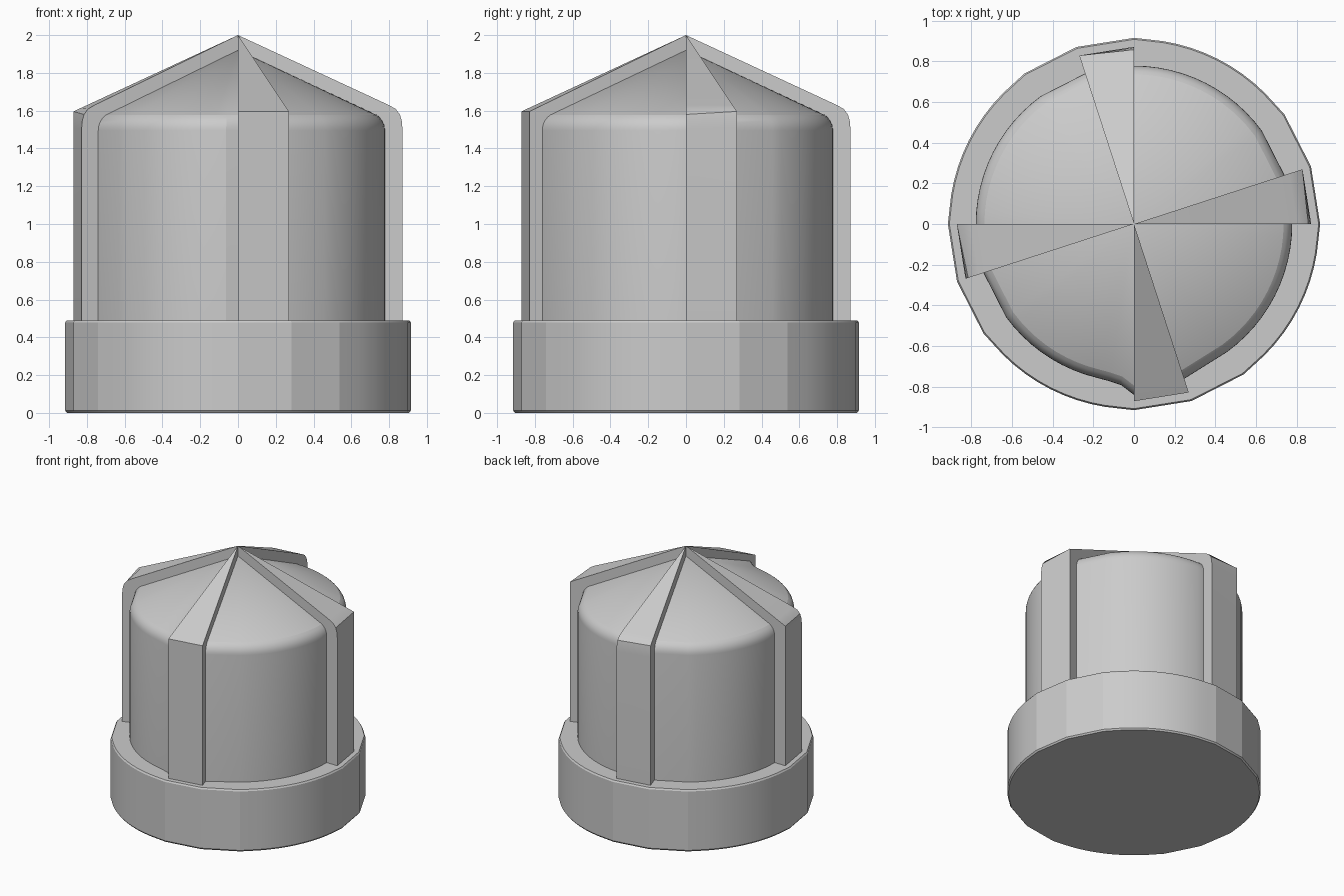
import bpy, bmesh
from math import sin, cos, radians

if "Cube" in bpy.data.objects:
    bpy.data.objects.remove(bpy.data.objects["Cube"])


def make(name, bm, angle):
    bmesh.ops.remove_doubles(bm, verts=bm.verts, dist=0.0001)
    bmesh.ops.recalc_face_normals(bm, faces=bm.faces)
    me = bpy.data.meshes.new(name)
    bm.to_mesh(me)
    bm.free()
    ob = bpy.data.objects.new(name, me)
    bpy.context.collection.objects.link(ob)
    bpy.ops.object.select_all(action='DESELECT')
    ob.select_set(True)
    bpy.context.view_layer.objects.active = ob
    bpy.ops.object.shade_smooth_by_angle(angle=radians(angle))
    return ob


def loft(name, outline, levels, angle, apex=None):
    """Scale a polar outline (angle, radius) through (scale, z) levels."""
    bm = bmesh.new()
    rings = [[bm.verts.new((s * r * cos(radians(a)), s * r * sin(radians(a)), z))
              for a, r in outline] for s, z in levels]
    n = len(outline)
    for lo, hi in zip(rings, rings[1:]):
        for i in range(n):
            j = (i + 1) % n
            bm.faces.new((lo[i], lo[j], hi[j], hi[i]))
    bm.faces.new(rings[0][::-1])
    if apex is None:
        bm.faces.new(rings[-1])
    else:
        tip = bm.verts.new((0, 0, apex))
        for i in range(n):
            bm.faces.new((rings[-1][i], rings[-1][(i + 1) % n], tip))
    return make(name, bm, angle)


# Each quadrant: two flat 18 degree facets, then a rounded stretch
quadrant = [0, 18] + [36 + 4.5 * i for i in range(12)]
angles = [90 * q + a for q in range(4) for a in quadrant]

# Base collar
collar = [(a, 0.915 if a % 90 in (0, 18, 36) else 0.91) for a in angles]
loft("base_collar", collar, [(0.99, 0), (1, 0.012), (1, 0.478), (0.992, 0.49)], 15)

# Domed body, flared where it blends into the front fin
flare = {261: 0.782, 265.5: 0.795, 270: 0.84, 288: 0.80}
body = [(a, flare.get(a, 0.778)) for a in angles]
fillet = [((0.678 + 0.1 * cos(radians(t))) / 0.778, 1.495 + 0.1 * sin(radians(t)))
          for t in range(0, 66, 11)]
loft("domed_body", body, [(1, 0.45)] + fillet, 15, apex=1.92)

# Fin edge profiles (radius, z): sharp or rounded shoulder
SHARP = [(0, 0.45), (0, 2), (0.80, 1.629), (0.835, 1.613), (0.871, 1.596),
         (0.871, 1.56), (0.871, 1.51), (0.871, 0.45)]
ROUND = [(0, 0.45), (0, 2), (0.80, 1.629), (0.835, 1.609), (0.857, 1.58),
         (0.867, 1.545), (0.871, 1.50), (0.871, 0.45)]


def fin(name, start, first, second):
    bm = bmesh.new()
    sides = []
    for a, prof in ((start, first), (start + 18, second)):
        c, s = cos(radians(a)), sin(radians(a))
        sides.append([bm.verts.new((r * c, r * s, z)) for r, z in prof])
    p, q = sides
    n = len(p)
    for i in range(n):
        j = (i + 1) % n
        bm.faces.new((p[i], p[j], q[j], q[i]))
    bm.faces.new(p)
    bm.faces.new(q[::-1])
    make(name, bm, 22)


# Four wedge fins meeting at the tip
fin("right_fin", 0, ROUND, SHARP)
fin("back_fin", 90, ROUND, SHARP)
fin("left_fin", 180, SHARP, ROUND)
fin("front_fin", 270, SHARP, SHARP)
